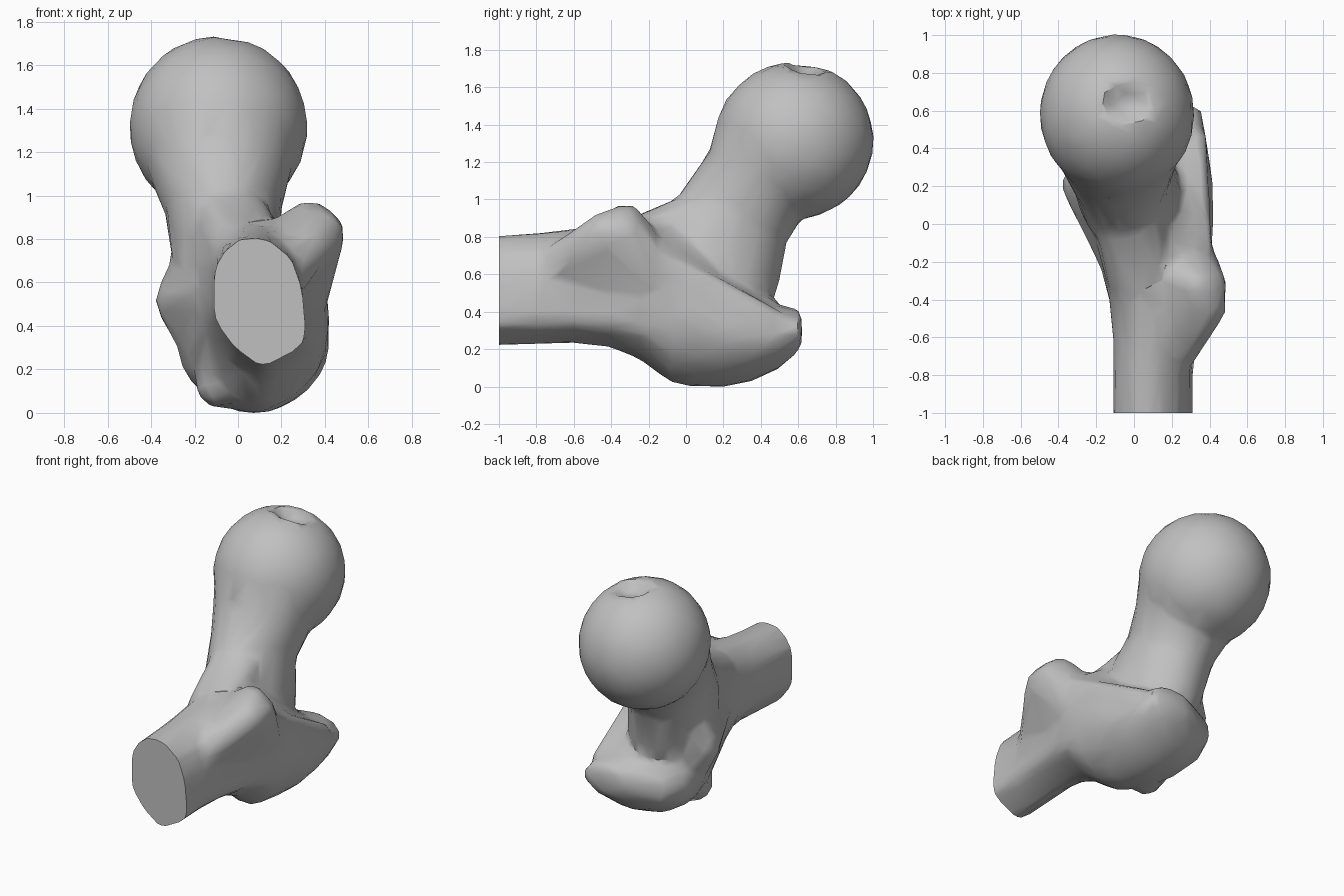
import bpy, bmesh, math
from mathutils import Vector

if "Cube" in bpy.data.objects:
    bpy.data.objects.remove(bpy.data.objects["Cube"])

SEG = 32
grey = bpy.data.materials.new("bone grey")
grey.diffuse_color = (0.53, 0.53, 0.53, 1)
grey.use_nodes = True
grey.node_tree.nodes["Principled BSDF"].inputs["Base Color"].default_value = grey.diffuse_color


def finish(name, bm):
    bmesh.ops.recalc_face_normals(bm, faces=bm.faces)
    me = bpy.data.meshes.new(name)
    bm.to_mesh(me)
    bm.free()
    ob = bpy.data.objects.new(name, me)
    bpy.context.collection.objects.link(ob)
    return ob


def loft(name, rings):
    bm = bmesh.new()
    loops = [[bm.verts.new(p) for p in r] for r in rings]
    for a, b in zip(loops, loops[1:]):
        for i in range(SEG):
            j = (i + 1) % SEG
            bm.faces.new((a[i], a[j], b[j], b[i]))
    bm.faces.new(loops[0])
    bm.faces.new(loops[-1])
    return finish(name, bm)


def ball(name, centre, radii):
    bm = bmesh.new()
    bmesh.ops.create_icosphere(bm, subdivisions=4, radius=1)
    for v in bm.verts:
        v.co = Vector(c + r * k for c, r, k in zip(centre, radii, v.co))
    return finish(name, bm)


def hull(name, *balls):
    """Convex skin stretched over several balls (x, y, z, radius)."""
    bm = bmesh.new()
    for x, y, z, r in balls:
        new = bmesh.ops.create_icosphere(bm, subdivisions=2, radius=r)["verts"]
        bmesh.ops.translate(bm, verts=new, vec=(x, y, z))
    out = bmesh.ops.convex_hull(bm, input=bm.verts[:])
    junk = {g for g in out["geom_interior"] + out["geom_unused"]
            if isinstance(g, bmesh.types.BMVert)}
    bmesh.ops.delete(bm, geom=list(junk), context='VERTS')
    return finish(name, bm)


# sawn outline of the shaft, scaled to a unit box
OUTLINE = [((x - .10) / .20, (z - .51) / .28) for x, z in (
    (.305, .35), (.285, .57), (.24, .70), (.13, .79), (.02, .79), (-.05, .74),
    (-.10, .66), (-.10, .43), (-.01, .31), (.11, .22), (.28, .31))]


def outline_reach(c, s):
    for (ax, az), (bx, bz) in zip(OUTLINE, OUTLINE[1:] + OUTLINE[:1]):
        ex, ez = bx - ax, bz - az
        det = c * ez - s * ex
        if abs(det) > 1e-9:
            t = (ax * ez - az * ex) / det
            u = (ax * s - az * c) / det
            if t > 0 and -1e-6 <= u <= 1 + 1e-6:
                return t
    return 1


def section(y, x0, x1, z0, z1, w):
    """Upright section; w blends from a rounded shape to the sawn outline."""
    pts = []
    for i in range(SEG):
        a = math.tau * i / SEG
        c, s = math.cos(a), math.sin(a)
        n = 2.2 if s >= 0 else 1.85
        f = (abs(c) ** n + abs(s) ** n) ** (-1 / n)
        f = f * (1 - w) + outline_reach(c, s) * w
        pts.append(((x0 + x1) / 2 + c * f * (x1 - x0) / 2, y,
                    (z0 + z1) / 2 + s * f * (z1 - z0) / 2))
    return pts


# shaft widening into the large rear knob
shaft = loft("shaft", [section(*s) for s in (
    (-1.10, -.11, .31, .205, .79, 1), (-.80, -.11, .31, .22, .81, 1),
    (-.60, -.11, .33, .225, .835, 1), (-.40, -.13, .36, .20, .86, .9),
    (-.25, -.17, .40, .14, .88, .6), (-.08, -.21, .42, .01, .86, .2),
    (.05, -.25, .42, -.01, .76, 0), (.20, -.28, .42, -.01, .62, 0),
    (.35, -.27, .40, .02, .52, 0), (.50, -.20, .375, .09, .43, 0),
    (.59, .00, .365, .17, .41, 0), (.62, .06, .35, .22, .38, 0))])

# neck rising towards the head
axis_up = Vector((0, -.866, .5))
neck = loft("neck", [
    [Vector((x, y, z)) + Vector((rx * math.cos(math.tau * i / SEG), 0, 0))
     + axis_up * (ry * math.sin(math.tau * i / SEG)) for i in range(SEG)]
    for x, y, z, rx, ry in (
        (0, .10, .45, .26, .34), (-.03, .18, .70, .27, .36),
        (-.07, .27, .92, .265, .31), (-.085, .39, 1.10, .325, .305),
        (-.09, .49, 1.25, .365, .37), (-.09, .53, 1.36, .345, .36))])

# ball head with a small pit on top
head = ball("head", (-.09, .58, 1.308), (.41, .424, .42))
pit = ball("pit_cutter", (-.02, .65, 1.76), (.16, .12, .13))
pit.hide_render = True
cut = head.modifiers.new("pit", 'BOOLEAN')
cut.operation, cut.object, cut.solver = 'DIFFERENCE', pit, 'EXACT'

# side knobs flowing into the body, crest between them, and fillets
parts = [shaft, neck, head,
         hull("small_knob", (.375, -.43, .81, .12), (.375, -.33, .81, .12),
              (.33, -.32, .89, .085), (.20, -.70, .62, .12),
              (.22, -.10, .45, .18), (.15, -.25, .72, .14)),
         hull("left_knob", (-.26, .21, .51, .125), (-.05, -.18, .55, .14),
              (-.05, .20, .25, .18), (-.12, .24, .76, .15)),
         hull("crest", (.36, -.20, .72, .06), (.32, .45, .35, .07),
              (.20, .0, .40, .18)),
         hull("lower_corner", (-.08, .02, .13, .12), (.06, .10, .15, .15),
              (-.05, .20, .25, .16)),
         hull("neck_root", (.0, -.33, .74, .13), (.10, -.33, .74, .13),
              (-.10, .12, .93, .13), (.0, .12, .93, .13),
              (-.05, .1, .6, .2))]

# fuse all parts into one skin
bpy.context.view_layer.update()
deps = bpy.context.evaluated_depsgraph_get()
bm = bmesh.new()
for p in parts:
    bm.from_mesh(bpy.data.meshes.new_from_object(p.evaluated_get(deps)))
me = bpy.data.meshes.new("fused")
bm.to_mesh(me)
bm.free()
bone = bpy.data.objects.new("bone", me)
bpy.context.collection.objects.link(bone)
for p in parts + [pit]:
    bpy.data.objects.remove(p)
rm = bone.modifiers.new("fuse", 'REMESH')
rm.mode, rm.voxel_size = 'VOXEL', 0.025
sm = bone.modifiers.new("blend", 'SMOOTH')
sm.factor, sm.iterations = 0.5, 8
dc = bone.modifiers.new("facets", 'DECIMATE')
dc.ratio = 0.05
bpy.context.view_layer.update()
deps = bpy.context.evaluated_depsgraph_get()
bone.data = bpy.data.meshes.new_from_object(bone.evaluated_get(deps))
bone.modifiers.clear()

# flat sawn end of the shaft
bm = bmesh.new()
bm.from_mesh(bone.data)
bmesh.ops.bisect_plane(bm, geom=bm.verts[:] + bm.edges[:] + bm.faces[:],
                       plane_co=(0, -1, 0), plane_no=(0, -1, 0), clear_outer=True)
bmesh.ops.holes_fill(bm, edges=[e for e in bm.edges if e.is_boundary], sides=0)
zlow = min(v.co.z for v in bm.verts)
bmesh.ops.translate(bm, verts=bm.verts, vec=(0, 0, -zlow))
bmesh.ops.recalc_face_normals(bm, faces=bm.faces)
bm.to_mesh(bone.data)
bm.free()
bone.data.materials.clear()
bone.data.materials.append(grey)

bpy.ops.object.select_all(action='DESELECT')
bone.select_set(True)
bpy.context.view_layer.objects.active = bone
bpy.ops.object.shade_smooth_by_angle(angle=math.radians(35))
